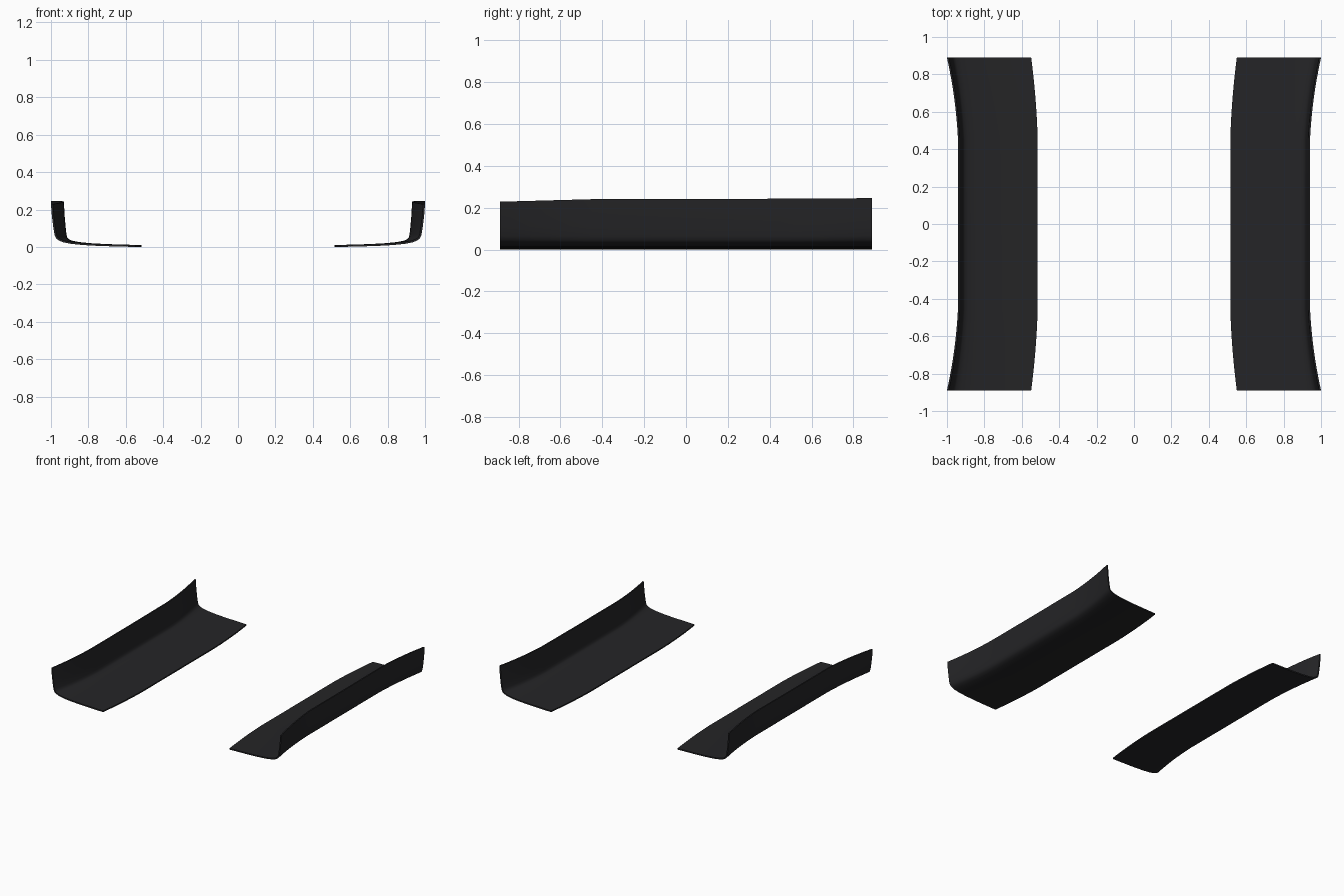
import bpy, bmesh

if "Cube" in bpy.data.objects:
    bpy.data.objects.remove(bpy.data.objects["Cube"])

mat = bpy.data.materials.new("black_plastic")
mat.diffuse_color = (0.018, 0.018, 0.02, 1)
mat.use_nodes = True
mat.node_tree.nodes["Principled BSDF"].inputs["Base Color"].default_value = mat.diffuse_color

# Outer cross-section: x at the middle, x at the ends, height
PROFILE = [(0.515, 0.55, 0.0), (0.60, 0.635, 0.002), (0.70, 0.74, 0.005),
           (0.79, 0.83, 0.010), (0.85, 0.89, 0.016), (0.89, 0.932, 0.024),
           (0.912, 0.958, 0.034), (0.922, 0.973, 0.046), (0.927, 0.981, 0.065),
           (0.932, 0.988, 0.11), (0.937, 0.995, 0.17), (0.941, 1.0, 0.245)]
HALF, STRAIGHT, THICK = 0.89, 0.45, 0.010

# Stations along the length, denser in the flared ends
flare = [STRAIGHT + (HALF - STRAIGHT) * i / 8 for i in range(9)]
stations = [-y for y in reversed(flare)] + [0] + flare


def top_height(y):
    """Upper edge dips a little at the front and rises at the back."""
    if y < -STRAIGHT:
        return 0.241 - 0.012 * (-y - STRAIGHT) / (HALF - STRAIGHT)
    return 0.241 + 0.005 * max(0, y) / HALF


def build_panel(name, side):
    bm = bmesh.new()
    rows = []
    for y in stations:
        t = max(0, (abs(y) - STRAIGHT) / (HALF - STRAIGHT))
        f = 0.35 * t + 0.65 * t * t
        row = []
        for a, b, z in PROFILE:
            if z > 0.1:
                z = 0.1 + (z - 0.1) * (top_height(y) - 0.1) / 0.145
            row.append((a + (b - a) * f, y, z))
        # Inner skin: offset each profile point along its section normal
        inner = []
        for i, (x, _, z) in enumerate(row):
            p, q = row[max(i - 1, 0)], row[min(i + 1, len(row) - 1)]
            dx, dz = q[0] - p[0], q[2] - p[2]
            n = (dx * dx + dz * dz) ** 0.5
            inner.append((x - dz / n * THICK, y, z + dx / n * THICK))
        inner[-1] = (inner[-1][0], y, row[-1][2])
        rows.append([bm.verts.new((side * x, yy, z)) for x, yy, z in row + inner[::-1]])
    for r, s in zip(rows, rows[1:]):
        for i in range(len(r)):
            j = (i + 1) % len(r)
            bm.faces.new((r[i], r[j], s[j], s[i]))
    # End caps as strips of quads
    m = len(PROFILE)
    for r in (rows[0], rows[-1]):
        for i in range(m - 1):
            bm.faces.new((r[i], r[i + 1], r[2 * m - 2 - i], r[2 * m - 1 - i]))
    bmesh.ops.recalc_face_normals(bm, faces=bm.faces)
    me = bpy.data.meshes.new(name)
    bm.to_mesh(me)
    bm.free()
    me.materials.append(mat)
    ob = bpy.data.objects.new(name, me)
    bpy.context.collection.objects.link(ob)
    bpy.ops.object.select_all(action='DESELECT')
    ob.select_set(True)
    bpy.context.view_layer.objects.active = ob
    bpy.ops.object.shade_smooth_by_angle(angle=0.6)


# Mirrored pair of flared trim panels
build_panel("right_side_panel", 1)
build_panel("left_side_panel", -1)
